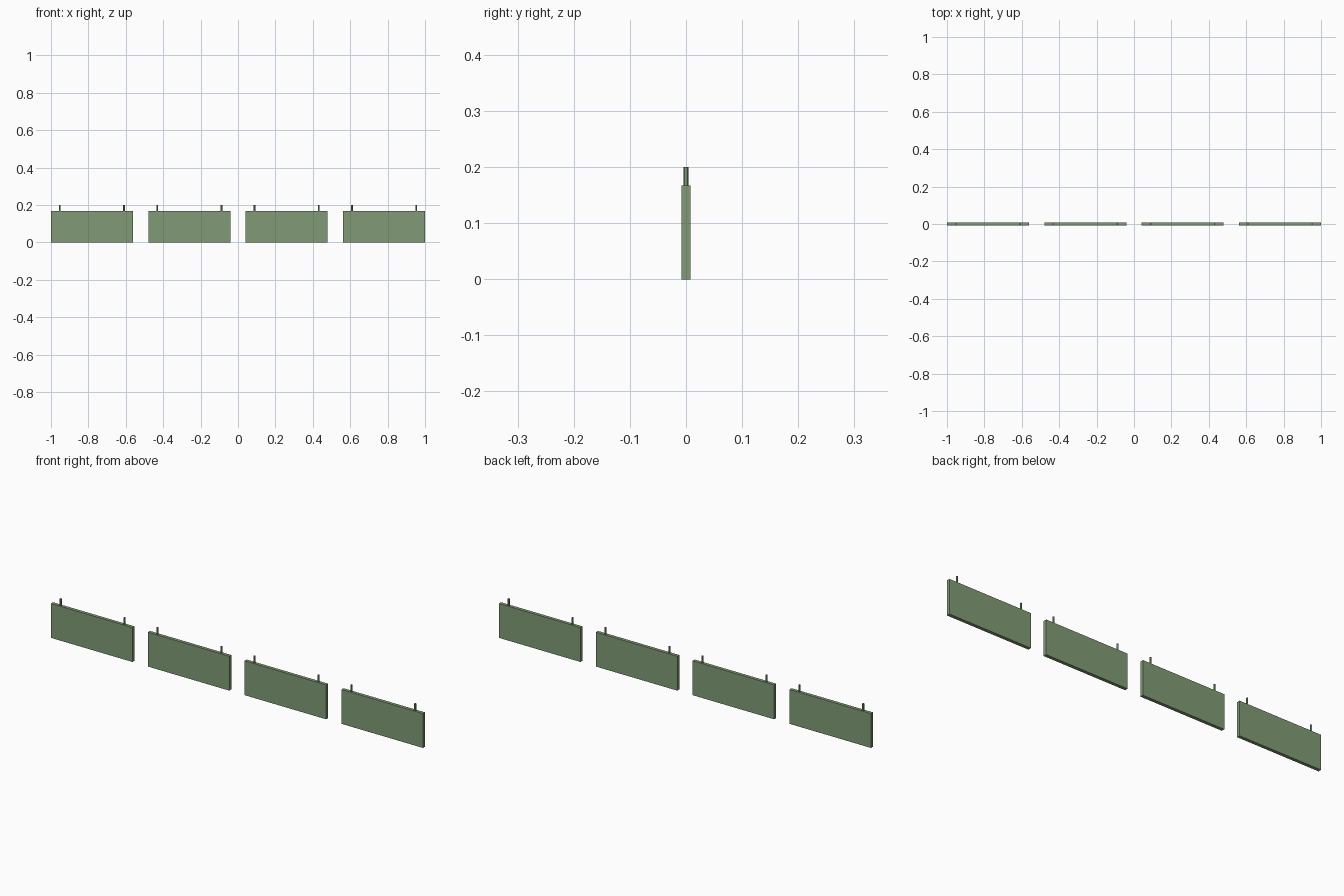
import bpy

if "Cube" in bpy.data.objects:
    bpy.data.objects.remove(bpy.data.objects["Cube"])

PITCH, WIDTH, DEPTH, HEIGHT, TOP = 0.5207, 0.438, 0.016, 0.167, 0.2
ROD_OFFSET, ROD_RADIUS = 0.172, 0.0045

green = bpy.data.materials.new("sign_green")
green.diffuse_color = (0.22, 0.33, 0.18, 1)
green.use_nodes = True
green.node_tree.nodes["Principled BSDF"].inputs["Base Color"].default_value = green.diffuse_color


def finish(obj, name):
    obj.name = name
    obj.data.materials.append(green)


for i in range(4):
    x = (i - 1.5) * PITCH
    # Flat hanging panel
    bpy.ops.mesh.primitive_cube_add(size=1, location=(x, 0, HEIGHT / 2))
    panel = bpy.context.object
    panel.scale = (WIDTH, DEPTH, HEIGHT)
    bpy.ops.object.transform_apply(location=False, rotation=False, scale=True)
    finish(panel, f"hanging_panel_{i + 1}")

    # Two short hanger rods on the top edge
    for side, label in ((-1, "left"), (1, "right")):
        bottom = HEIGHT - 0.002
        bpy.ops.mesh.primitive_cylinder_add(
            vertices=12, radius=ROD_RADIUS, depth=TOP - bottom,
            location=(x + side * ROD_OFFSET, 0, (TOP + bottom) / 2))
        rod = bpy.context.object
        bpy.ops.object.shade_smooth_by_angle()
        finish(rod, f"hanger_rod_{label}_{i + 1}")
